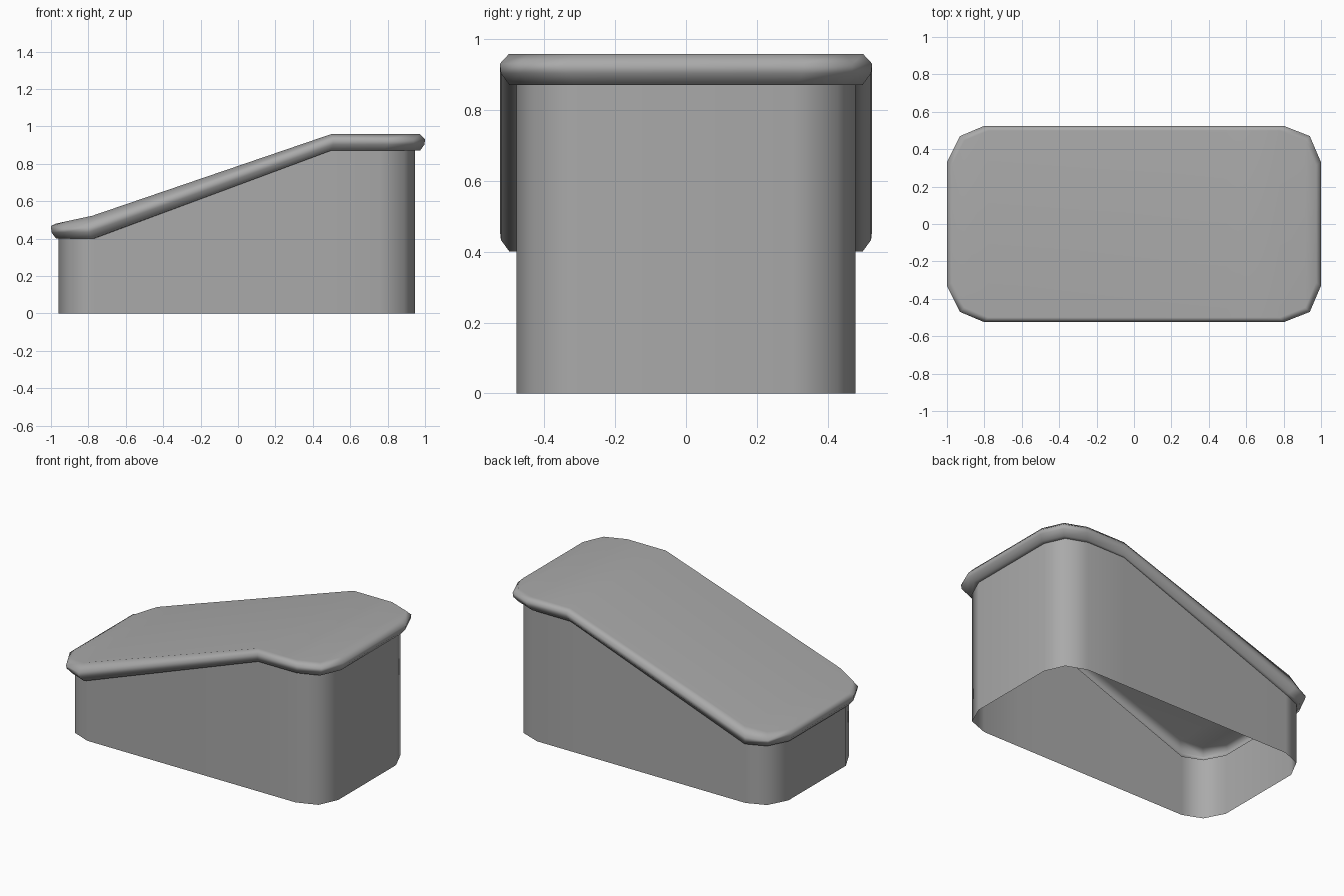
import bpy, bmesh, math

if "Cube" in bpy.data.objects:
    bpy.data.objects.remove(bpy.data.objects["Cube"], do_unlink=True)

# Single grey material
grey = bpy.data.materials.new("plain_grey")
grey.use_nodes = True
COLOR = (0.4, 0.4, 0.4, 1)
grey.diffuse_color = COLOR
grey.node_tree.nodes["Principled BSDF"].inputs["Base Color"].default_value = COLOR

# Half outline of the rim from low end to high end, mirrored in y
HALF = [(-1, .33), (-.93, .47), (-.8, .525), (.51, .525),
        (.8, .525), (.94, .47), (1, .33)]
HIGH = len(HALF) - 3

# Heights for each outline column: low end, then the raised end
under = [.4, .4, .4] + [.87] * HIGH
lower_rim = [z + .033 for z in under]
upper_rim = [.467, .452, .46] + [.93] * HIGH
top = [.48, .495, .522] + [.958] * HIGH


def ring(bm, inset, heights, shift=0):
    """Closed loop of verts, shrunk by inset, with a height per column."""
    pts = [(x * (1 - inset) + shift, y * (.525 - inset) / .525, z)
           for (x, y), z in zip(HALF, heights)]
    loop = [(x, -y, z) for x, y, z in pts] + pts[::-1]
    return [bm.verts.new(p) for p in loop]


def bridge(bm, a, b):
    for i in range(len(a)):
        j = (i + 1) % len(a)
        bm.faces.new((a[i], a[j], b[j], b[i]))


def finish(bm, name, angle):
    mesh = bpy.data.meshes.new(name)
    bm.to_mesh(mesh)
    bm.free()
    mesh.materials.append(grey)
    obj = bpy.data.objects.new(name, mesh)
    bpy.context.collection.objects.link(obj)
    bpy.ops.object.select_all(action='DESELECT')
    obj.select_set(True)
    bpy.context.view_layer.objects.active = obj
    bpy.ops.object.shade_smooth_by_angle(angle=math.radians(angle))
    mod = obj.modifiers.new("weighted_normals", 'WEIGHTED_NORMAL')
    mod.keep_sharp = True
    return obj


# Base wall, open underneath
bm = bmesh.new()
bridge(bm, ring(bm, .047, [0] * len(HALF), -.007),
       ring(bm, .047, under, -.007))
finish(bm, "base_wall", 50)

# Sloped lid with a rounded, overhanging rim
bm = bmesh.new()
loops = [ring(bm, .047, under, -.007), ring(bm, .027, under),
         ring(bm, .003, lower_rim), ring(bm, 0, upper_rim),
         ring(bm, .026, top)]
for a, b in zip(loops, loops[1:]):
    bridge(bm, a, b)

# Lid top, in strips across the width
last = loops[-1]
n = len(HALF)
for i in range(n - 1):
    bm.faces.new((last[i], last[i + 1], last[2 * n - 2 - i], last[2 * n - 1 - i]))
finish(bm, "sloped_lid", 65)
